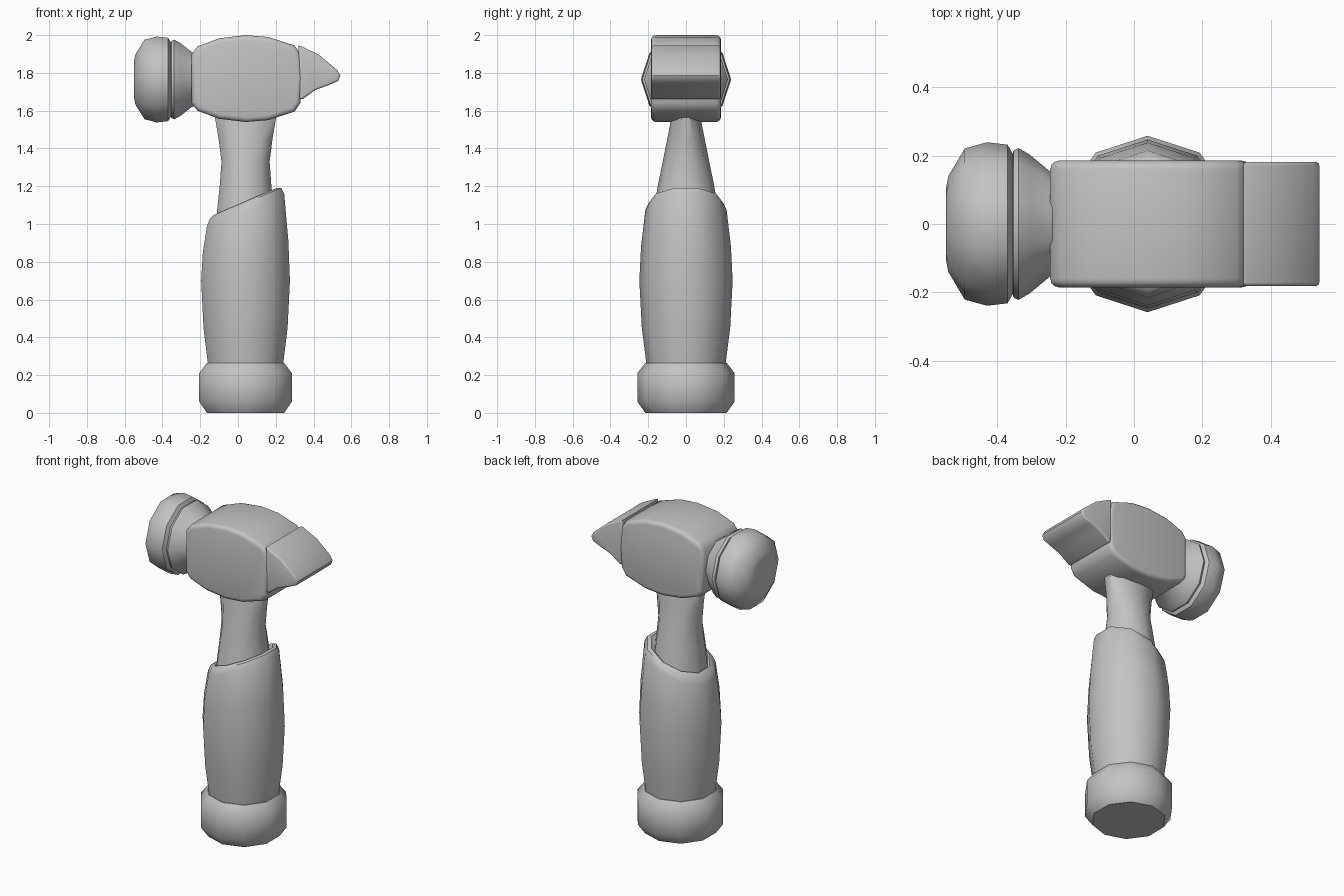
import bpy, bmesh, math
from mathutils import Vector

if "Cube" in bpy.data.objects:
    bpy.data.objects.remove(bpy.data.objects["Cube"])

grey = bpy.data.materials.new("tool grey")
grey.diffuse_color = (0.55, 0.55, 0.55, 1)
grey.use_nodes = True
grey.node_tree.nodes["Principled BSDF"].inputs["Base Color"].default_value = grey.diffuse_color
SIDES = 10
CX = 0.04  # handle axis


def finish(name, bm, angle=45):
    bmesh.ops.recalc_face_normals(bm, faces=bm.faces)
    mesh = bpy.data.meshes.new(name)
    bm.to_mesh(mesh)
    bm.free()
    mesh.materials.append(grey)
    obj = bpy.data.objects.new(name, mesh)
    bpy.context.collection.objects.link(obj)
    bpy.ops.object.select_all(action='DESELECT')
    bpy.context.view_layer.objects.active = obj
    obj.select_set(True)
    bpy.ops.object.shade_smooth_by_angle(angle=math.radians(angle))


def loft(name, rings):
    """Skin a stack of closed rings and cap both ends."""
    bm = bmesh.new()
    loops = [[bm.verts.new(p) for p in ring] for ring in rings]
    for a, b in zip(loops, loops[1:]):
        for i in range(SIDES):
            j = (i + 1) % SIDES
            bm.faces.new((a[i], a[j], b[j], b[i]))
    bm.faces.new(loops[0])
    bm.faces.new(loops[-1])
    finish(name, bm)


def ring_z(z, rx, ry=None, slope=0, cx=CX):
    """Ten-sided ring around the handle, optionally slanted along x."""
    ry = ry or rx
    pts = []
    for i in range(SIDES):
        a = math.pi / 2 + 2 * math.pi * i / SIDES
        dx = rx * math.cos(a)
        pts.append((cx + dx, ry * math.sin(a), z + slope * dx))
    return pts


def ring_x(x, r):
    """Ten-sided ring around the striking axis."""
    angles = [2 * math.pi * i / SIDES for i in range(SIDES)]
    return [(x, r * math.cos(a), 1.765 + r * math.sin(a)) for a in angles]


def slab(name, outline, half, bevel):
    """Extrude an x-z outline along y and round its rims."""
    bm = bmesh.new()
    face = bm.faces.new([bm.verts.new((x, -half, z)) for x, z in outline])
    ext = bmesh.ops.extrude_face_region(bm, geom=[face])
    verts = [v for v in ext['geom'] if isinstance(v, bmesh.types.BMVert)]
    bmesh.ops.translate(bm, verts=verts, vec=Vector((0, 2 * half, 0)))
    rims = [e for e in bm.edges
            if abs(e.verts[0].co.y - e.verts[1].co.y) < 1e-5]
    bmesh.ops.bevel(bm, geom=rims, offset=bevel, segments=3,
                    profile=0.5, affect='EDGES', clamp_overlap=True)
    finish(name, bm)


# Pommel and slant-topped grip
loft("pommel", [ring_z(z, r) for z, r in
                ((0, 0.215), (0.06, 0.258), (0.21, 0.258), (0.265, 0.215))])
loft("grip", [ring_z(0.24, 0.207), ring_z(0.45, 0.234), ring_z(0.70, 0.247),
              ring_z(0.88, 0.238, slope=0.15),
              ring_z(1.075, 0.215, slope=0.42),
              ring_z(1.11, 0.198, slope=0.43),
              ring_z(1.12, 0.175, slope=0.43),
              ring_z(1.10, 0.15, slope=0.43)])

# Waisted neck, narrowing sideways towards the head
loft("neck", [ring_z(0.95, 0.172, 0.19), ring_z(1.2, 0.144, 0.150),
              ring_z(1.33, 0.134, 0.123), ring_z(1.45, 0.150, 0.099),
              ring_z(1.62, 0.180, 0.066)])

# Head block
top = [(-0.245, 1.90), (-0.215, 1.94), (-0.10, 1.983), (0.04, 2.0),
       (0.16, 1.99), (0.30, 1.945), (0.33, 1.90)]
bottom = [(x, 3.54 - z) for x, z in reversed(top)]
slab("head_block", top + [(0.342, 1.77)] + bottom, 0.185, 0.025)

# Wedge-shaped peen
slab("wedge_peen", [(0.32, 1.945), (0.335, 1.942), (0.43, 1.895),
                    (0.525, 1.815), (0.542, 1.785), (0.53, 1.757),
                    (0.48, 1.735), (0.41, 1.71), (0.345, 1.663),
                    (0.325, 1.66)], 0.182, 0.018)

# Collar and rounded striking face
loft("collar", [ring_x(x, r) for x, r in
                ((-0.36, 0.19), (-0.352, 0.215), (-0.338, 0.222),
                 (-0.305, 0.203), (-0.245, 0.153), (-0.20, 0.14))])
loft("striking_face", [ring_x(x, r) for x, r in
                       ((-0.55, 0.105), (-0.543, 0.14), (-0.495, 0.221),
                        (-0.43, 0.239), (-0.37, 0.232), (-0.357, 0.21),
                        (-0.345, 0.18))])
